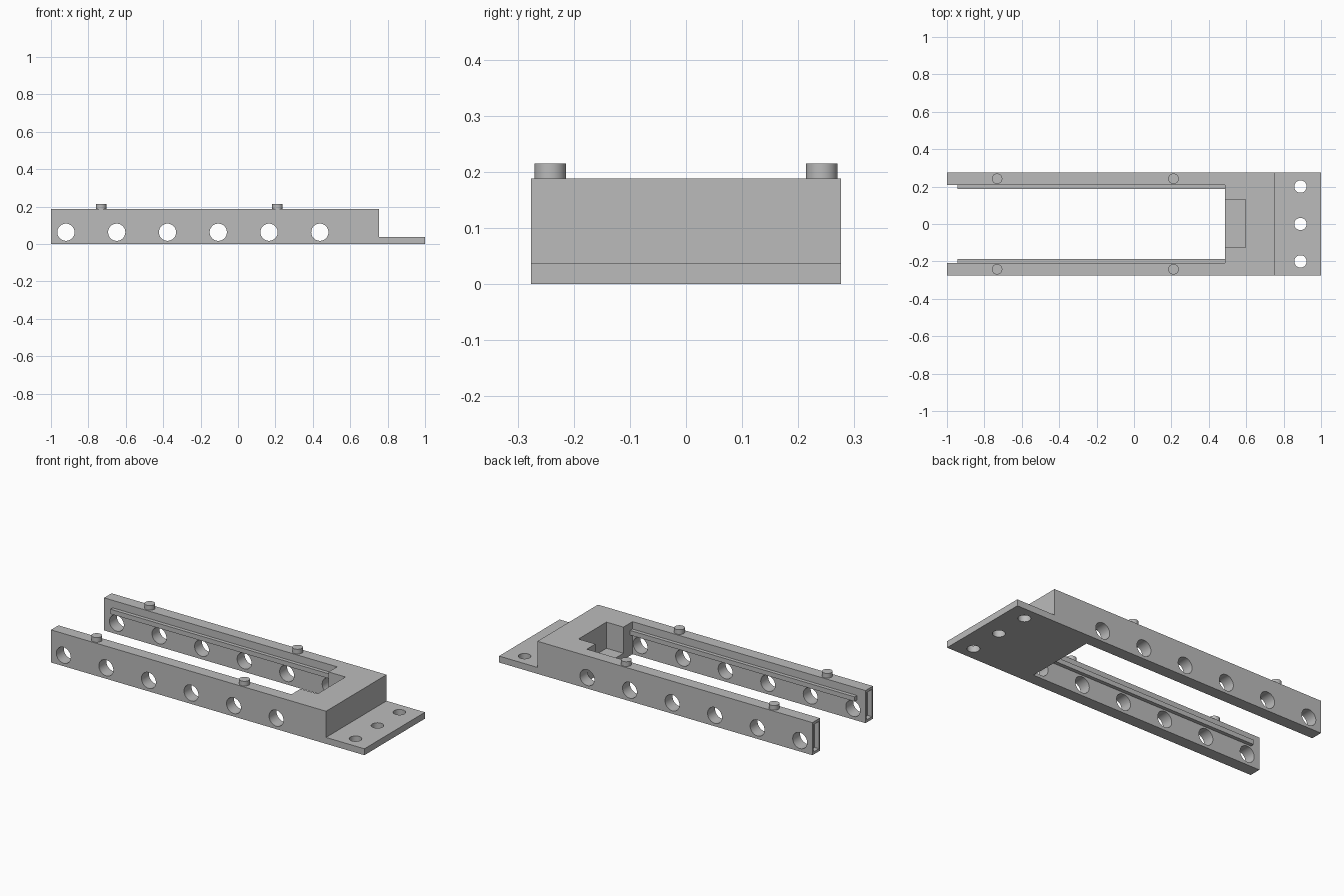
import bpy, bmesh, math
from mathutils import Matrix, Vector

cube = bpy.data.objects.get("Cube")
if cube:
    bpy.data.objects.remove(cube, do_unlink=True)

grey = bpy.data.materials.new("plain_grey")
grey.use_nodes = True
colour = (0.5, 0.5, 0.5, 1)
grey.diffuse_color = colour
grey.node_tree.nodes["Principled BSDF"].inputs["Base Color"].default_value = colour


def make_object(name, bm):
    bmesh.ops.recalc_face_normals(bm, faces=bm.faces)
    mesh = bpy.data.meshes.new(name)
    bm.to_mesh(mesh)
    bm.free()
    mesh.materials.append(grey)
    obj = bpy.data.objects.new(name, mesh)
    bpy.context.collection.objects.link(obj)
    return obj


def box(name, low, high):
    bm = bmesh.new()
    low, high = Vector(low), Vector(high)
    bmesh.ops.create_cube(bm, size=1, matrix=Matrix.Translation((low + high) / 2)
                          @ Matrix.Diagonal((high - low).to_4d()))
    return make_object(name, bm)


def cylinder(name, centre, radius, depth, along_y=False):
    bm = bmesh.new()
    turn = Matrix.Rotation(math.pi / 2 if along_y else 0, 4, "X")
    bmesh.ops.create_cone(bm, cap_ends=True, segments=40, radius1=radius, radius2=radius,
                          depth=depth, matrix=Matrix.Translation(centre) @ turn)
    return make_object(name, bm)


def activate(obj):
    bpy.ops.object.select_all(action="DESELECT")
    obj.select_set(True)
    bpy.context.view_layer.objects.active = obj


def cut(target, cutter):
    cutter.hide_render = True
    mod = target.modifiers.new("cut", "BOOLEAN")
    mod.operation, mod.solver, mod.object = "DIFFERENCE", "EXACT", cutter
    activate(target)
    bpy.ops.object.modifier_apply(modifier=mod.name)
    bpy.data.objects.remove(cutter, do_unlink=True)


HALF, INNER, TOP, BASE = 0.276, 0.208, 0.188, 0.037
STEP, MOUTH = 0.755, 0.487

# Stepped side profile extruded across the width
bm = bmesh.new()
outline = [(-1, 0), (1, 0), (1, BASE), (STEP, BASE), (STEP, TOP), (-1, TOP)]
face = bm.faces.new([bm.verts.new((x, -HALF, z)) for x, z in outline])
sweep = bmesh.ops.extrude_face_region(bm, geom=[face])
bmesh.ops.translate(bm, vec=(0, 2 * HALF, 0),
                    verts=[v for v in sweep["geom"] if isinstance(v, bmesh.types.BMVert)])
frame = make_object("forked_frame", bm)

# Gap between the arms, and the pocket in the block
cut(frame, box("gap_cutter", (-1.2, -INNER, -0.2), (MOUTH, INNER, 0.4)))
cut(frame, box("pocket_cutter", (0.4, -0.125, BASE), (0.595, 0.13, 0.4)))

# Round holes through both arms
for i in range(6):
    cut(frame, cylinder("side_hole_cutter", (-0.92 + 0.2715 * i, 0, 0.063), 0.046, 1, True))

# Mounting holes in the flange
for y in (-0.2, 0, 0.2):
    cut(frame, cylinder("flange_hole_cutter", (0.89, y, 0), 0.033, 0.3))

# Shallow recess in the end of each arm
for side in (-1, 1):
    a, b = sorted((side * 0.217, side * 0.267))
    cut(frame, box("end_recess_cutter", (-1.1, a, 0.015), (-0.972, b, 0.172)))

# Inner guide rails and locating pegs
parts = [frame]
for side, label in ((-1, "front"), (1, "back")):
    a, b = sorted((side * 0.187, side * (INNER + 0.004)))
    box(label + "_guide_rail", (-0.945, a, 0.118), (MOUTH + 0.002, b, 0.145))
    for x, end in ((-0.732, "outer"), (0.211, "inner")):
        parts.append(cylinder(f"{label}_{end}_peg", (x, side * 0.242, 0.198), 0.028, 0.034))

for obj in parts:
    activate(obj)
    bpy.ops.object.shade_smooth_by_angle(angle=math.radians(30))
